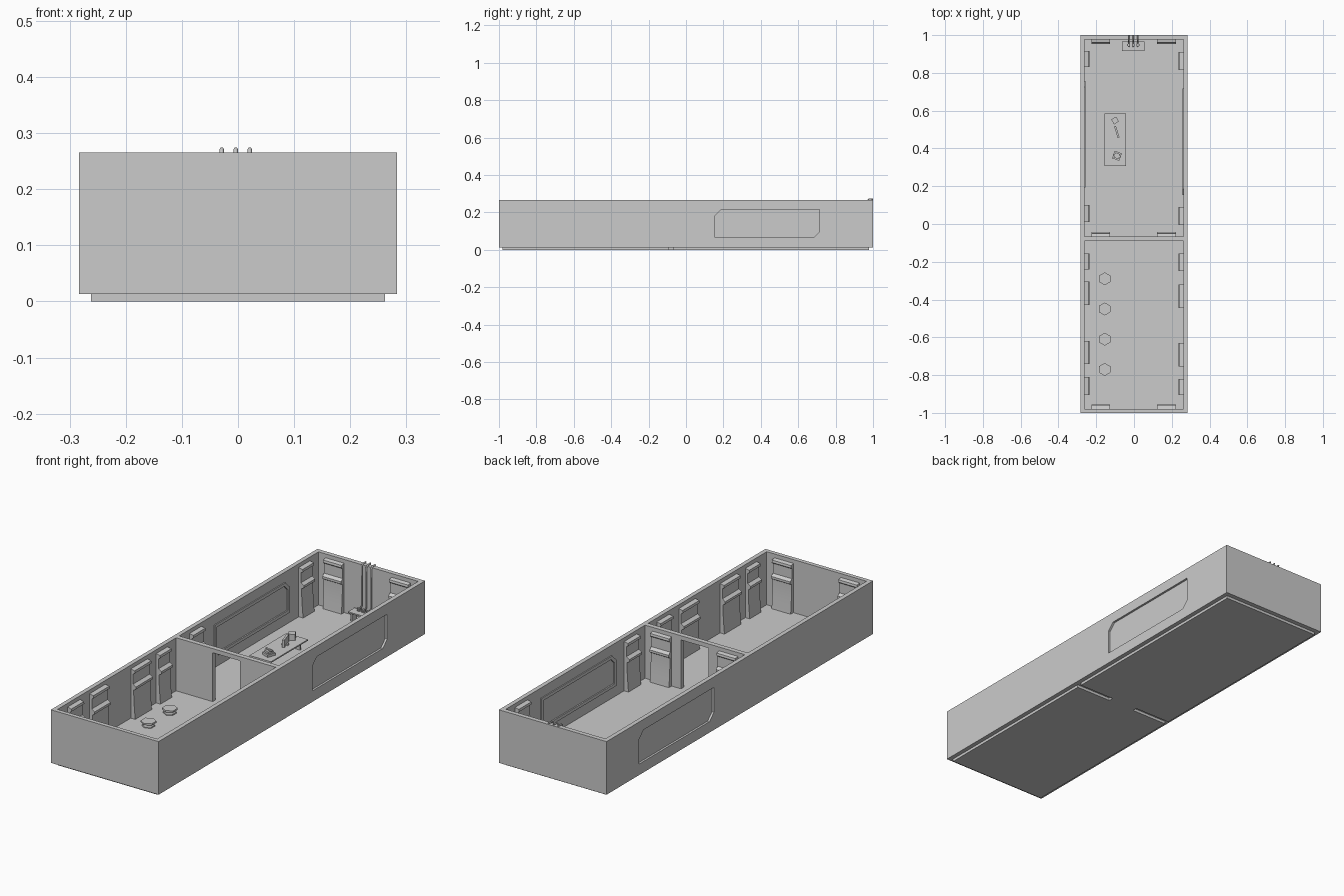
import bpy, bmesh, math
from mathutils import Vector, Matrix

if "Cube" in bpy.data.objects:
    bpy.data.objects.remove(bpy.data.objects["Cube"])

WALL_TOP, FLOOR = 0.265, 0.013
IX = 0.262                                   # inner half width


def add(name, bm):
    bmesh.ops.recalc_face_normals(bm, faces=bm.faces)
    me = bpy.data.meshes.new(name)
    bm.to_mesh(me)
    bm.free()
    ob = bpy.data.objects.new(name, me)
    bpy.context.collection.objects.link(ob)
    return ob


def prism(name, pts, place, a, b):
    """Sweep a 2D outline from a to b; place(u, v, w) gives the 3D point."""
    bm = bmesh.new()
    lo = [bm.verts.new(place(u, v, a)) for u, v in pts]
    hi = [bm.verts.new(place(u, v, b)) for u, v in pts]
    bm.faces.new(lo)
    bm.faces.new(hi)
    for i in range(len(pts)):
        j = (i + 1) % len(pts)
        bm.faces.new((lo[i], lo[j], hi[j], hi[i]))
    return add(name, bm)


def box(name, x0, x1, y0, y1, z0, z1, rot=0):
    c = Vector(((x0 + x1) / 2, (y0 + y1) / 2, (z0 + z1) / 2))
    bm = bmesh.new()
    bmesh.ops.create_cube(bm, size=1, matrix=Matrix.Translation(c)
                          @ Matrix.Rotation(math.radians(rot), 4, 'Z')
                          @ Matrix.Diagonal((x1 - x0, y1 - y0, z1 - z0, 1)))
    return add(name, bm)


def cut(target, cutter):
    m = target.modifiers.new("cut", 'BOOLEAN')
    m.operation, m.solver, m.object = 'DIFFERENCE', 'EXACT', cutter
    bpy.context.view_layer.objects.active = target
    bpy.ops.object.modifier_apply(modifier=m.name)
    bpy.data.objects.remove(cutter)


def smooth(ob, angle=30):
    bpy.ops.object.select_all(action='DESELECT')
    ob.select_set(True)
    bpy.context.view_layer.objects.active = ob
    bpy.ops.object.shade_smooth_by_angle(angle=math.radians(angle))


# window outline with two opposite chamfered corners, centred on 0
def window(inset=0):
    w, h, c = 0.28 - inset, 0.075 - inset, 0.032 - inset * 0.5
    return [(-w, -h), (w - c, -h), (w, -h + c), (w, h), (-w + c, h), (-w, h - c)]


def window_place(s):
    yc = 0.455 - 0.02 * s
    return lambda u, v, w: (s * w, yc + s * u, 0.14 + v)


# walls: one block hollowed into two rooms, a doorway and two windows
walls = box("walls", -0.283, 0.283, -1, 1, FLOOR, WALL_TOP)
cut(walls, box("room_cut", -IX, IX, -0.98, -0.09, -0.1, 0.4))
cut(walls, box("room_cut", -IX, IX, -0.067, 0.978, -0.1, 0.4))
cut(walls, box("door_cut", -0.07, 0.073, -0.12, -0.03, -0.1, 0.245))
for s in (1, -1):
    cut(walls, prism("window_cut", window(), window_place(s), 0.2, 0.35))

# floor: two rooms joined through the doorway
prism("floor", [(-IX, -0.98), (IX, -0.98), (IX, -0.09), (0.073, -0.09), (0.073, -0.067),
                (IX, -0.067), (IX, 0.978), (-IX, 0.978), (-IX, -0.067), (-0.07, -0.067),
                (-0.07, -0.09), (-IX, -0.09)], lambda u, v, w: (u, v, w), 0, FLOOR)

# window panes and raised inner frames
for s, side in ((1, "right"), (-1, "left")):
    prism("window_pane_" + side, window(), window_place(s), 0.266, 0.273)
    frame = prism("window_frame_" + side, window(-0.002), window_place(s), 0.257, 0.263)
    cut(frame, prism("frame_cut", window(0.013), window_place(s), 0.2, 0.35))

# wall panels: curved base, ledge, recessed upper part and top lip (depth, height)
base = [(0.023 - 0.008 * math.sin(math.pi * i / 16), FLOOR + 0.137 * i / 8) for i in range(9)]
PANEL = [(0, FLOOR)] + base + [(0.027, 0.157), (0.027, 0.168), (0.012, 0.178), (0.012, 0.225),
                               (0.022, 0.232), (0.02, 0.243), (0, 0.247)]
left = [(0.83, 0.915), (0.01, 0.1), (-0.24, -0.155), (-0.43, -0.305), (-0.74, -0.62), (-0.905, -0.81)]
right = [(0.815, 0.91), (-0.005, 0.09), (-0.25, -0.155), (-0.445, -0.32), (-0.755, -0.63), (-0.905, -0.82)]
for s, side, spans in ((-1, "left", left), (1, "right", right)):
    for a, b in spans:
        smooth(prism("wall_panel_" + side, PANEL, lambda d, z, w: (s * (IX - d), w, z), a, b))
for y, s in ((0.978, -1), (-0.067, 1), (-0.98, 1)):
    for a, b in ((-0.225, -0.127), (0.122, 0.222)):
        smooth(prism("end_panel", PANEL, lambda d, z, w: (w, y + s * d * 0.9, z), a, b))

# hexagonal stools: foot, waist and seat
HEX_LAYERS = [(0.029, 0.013), (0.029, 0.019), (0.017, 0.024), (0.034, 0.029), (0.034, 0.037)]
for y in (-0.29, -0.45, -0.61, -0.77):
    bm = bmesh.new()
    rings = [[bm.verts.new((-0.155 + r * math.sin(k * math.pi / 3),
                            y + r * math.cos(k * math.pi / 3), z)) for k in range(6)]
             for r, z in HEX_LAYERS]
    bm.faces.new(rings[0])
    bm.faces.new(rings[-1])
    for lo, hi in zip(rings, rings[1:]):
        for k in range(6):
            j = (k + 1) % 6
            bm.faces.new((lo[k], lo[j], hi[j], hi[k]))
    add("stool", bm)

# table and the items on it
box("table_top", -0.155, -0.042, 0.307, 0.585, 0.052, 0.058)
for y in (0.33, 0.555):
    box("table_leg", -0.135, -0.062, y, y + 0.008, FLOOR, 0.052)
box("table_cube", -0.115, -0.085, 0.533, 0.563, 0.058, 0.088, 30)
box("table_slab", -0.096, -0.086, 0.455, 0.52, 0.058, 0.094, 17)
box("table_slab_foot", -0.106, -0.076, 0.478, 0.492, 0.058, 0.064, 17)
box("device_base", -0.11, -0.07, 0.34, 0.382, 0.058, 0.07, -20)
box("device_top", -0.104, -0.076, 0.347, 0.375, 0.07, 0.08, -20)
box("device_bar", -0.112, -0.068, 0.357, 0.365, 0.08, 0.085, -20)

# bench at the back with three pipes
box("bench_top", -0.063, 0.056, 0.915, 0.965, 0.052, 0.058)
for x in (-0.055, 0.04):
    box("bench_leg", x, x + 0.008, 0.922, 0.958, FLOOR, 0.052)
for x in (-0.029, -0.004, 0.021):
    cu = bpy.data.curves.new("pipe", 'CURVE')
    cu.dimensions, cu.bevel_depth, cu.bevel_resolution = '3D', 0.004, 1
    cu.use_fill_caps = True
    path = [(0.938, 0.066), (0.962, 0.066), (0.969, 0.073), (0.969, 0.262), (0.977, 0.271), (1.0, 0.271)]
    sp = cu.splines.new('POLY')
    sp.points.add(len(path) - 1)
    for p, (y, z) in zip(sp.points, path):
        p.co = (x, y, z, 1)
    bpy.context.collection.objects.link(bpy.data.objects.new("pipe", cu))
    box("pipe_clamp", x - 0.007, x + 0.007, 0.943, 0.953, 0.058, 0.073)
